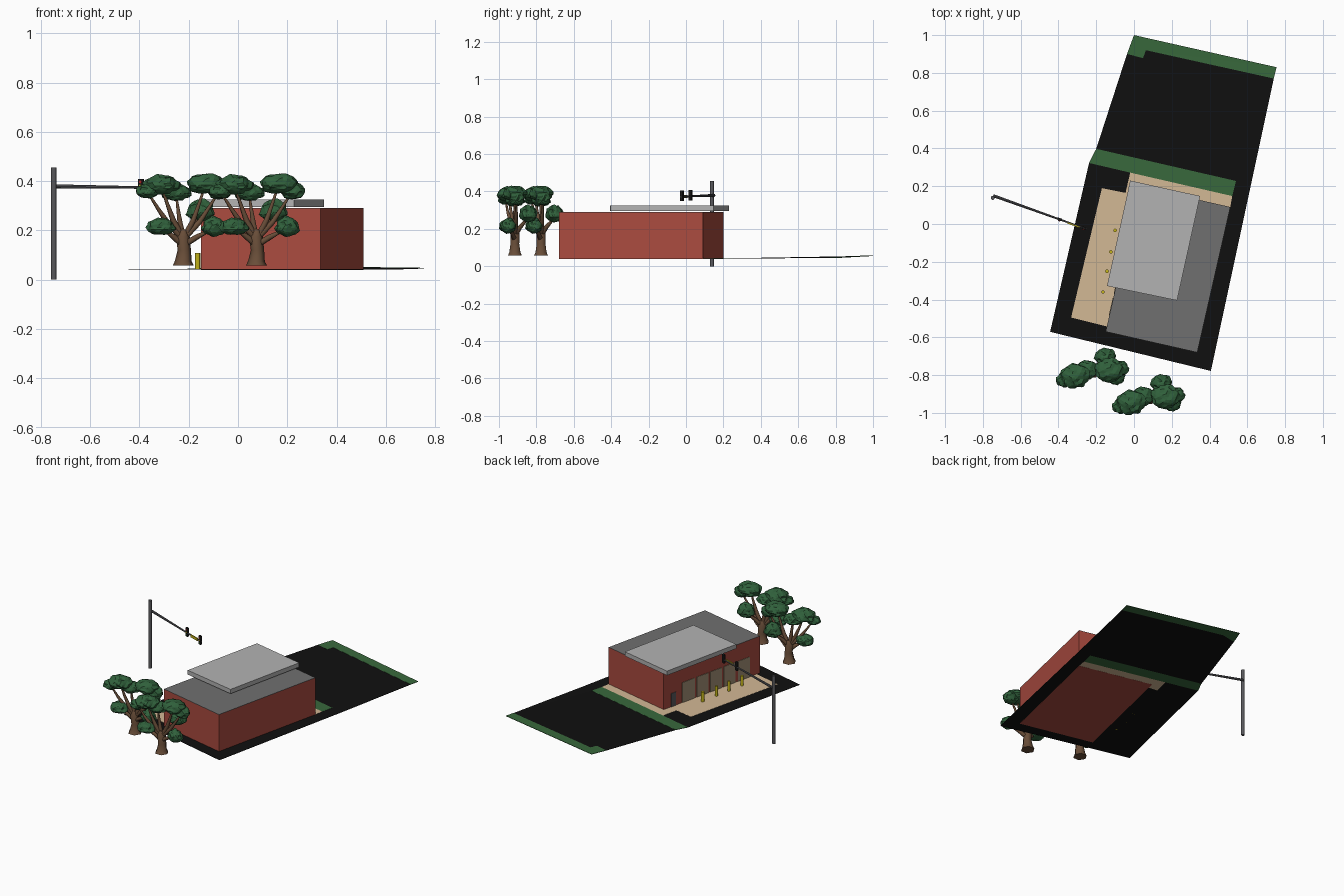
import bpy, bmesh, math, random
from mathutils import Vector, Matrix, noise

if "Cube" in bpy.data.objects:
    bpy.data.objects.remove(bpy.data.objects["Cube"])

random.seed(4)


def mat(name, r, g, b):
    m = bpy.data.materials.new(name)
    m.diffuse_color = (r, g, b, 1)
    m.use_nodes = True
    m.node_tree.nodes["Principled BSDF"].inputs["Base Color"].default_value = m.diffuse_color
    return m


BRICK = mat("brick", 0.40, 0.07, 0.05)
ASPHALT = mat("asphalt", 0.005, 0.005, 0.005)
GRASS = mat("grass", 0.04, 0.14, 0.045)
LEAF = mat("leaf", 0.03, 0.12, 0.045)
BARK = mat("bark", 0.14, 0.075, 0.04)
PAVING = mat("paving", 0.65, 0.48, 0.30)
YELLOW = mat("yellow", 0.55, 0.45, 0.01)
DARK = mat("dark_roof", 0.16, 0.16, 0.16)
LIGHT = mat("light_roof", 0.45, 0.45, 0.45)
STEEL = mat("steel", 0.10, 0.10, 0.11)
BLACK = mat("black", 0.01, 0.01, 0.01)
RED = mat("red_lamp", 0.5, 0.02, 0.02)
GLASS = mat("window_tan", 0.36, 0.28, 0.18)


def finish(name, bm, m):
    bmesh.ops.recalc_face_normals(bm, faces=bm.faces)
    me = bpy.data.meshes.new(name)
    bm.to_mesh(me)
    bm.free()
    me.materials.append(m)
    ob = bpy.data.objects.new(name, me)
    bpy.context.collection.objects.link(ob)
    return ob


def ground_rise(x, y):
    # the rear lot climbs slightly towards its far left corner
    return max(0, y - 0.35) * (0.022 - 0.016 * max(0, x))


def slab(name, pts, z0, z1, m, follow=False):
    bm = bmesh.new()
    rings = []
    for z in (z0, z1):
        rings.append([bm.verts.new((x, y, z + (ground_rise(x, y) if follow else 0))) for x, y in pts])
    bm.faces.new(rings[0])
    bm.faces.new(rings[1])
    n = len(pts)
    for i in range(n):
        j = (i + 1) % n
        bm.faces.new((rings[0][i], rings[0][j], rings[1][j], rings[1][i]))
    bmesh.ops.triangulate(bm, faces=[f for f in bm.faces if len(f.verts) > 4])
    return finish(name, bm, m)


def rod(name, a, b, r1, r2, m, sides=12):
    a, b = Vector(a), Vector(b)
    bm = bmesh.new()
    rot = (b - a).to_track_quat('Z', 'Y').to_matrix().to_4x4()
    bmesh.ops.create_cone(bm, cap_ends=True, segments=sides, radius1=r1, radius2=r2,
                          depth=(b - a).length, matrix=Matrix.Translation((a + b) / 2) @ rot)
    return finish(name, bm, m)


def box(name, loc, size, angle, m):
    bm = bmesh.new()
    bmesh.ops.create_cube(bm, size=1, matrix=Matrix.Translation(loc) @ Matrix.Rotation(angle, 4, 'Z')
                          @ Matrix.Diagonal((*size, 1)))
    return finish(name, bm, m)


# Building footprint corners
A, B, C, D = (-0.15, -0.57), (0.335, -0.68), (0.51, 0.09), (0.025, 0.20)

# Ground: asphalt lots, lawns, paving
slab("front_lot", [(-0.444, -0.571), (0.407, -0.778), (0.6185, 0.205), (0.54, 0.228), (0.52, 0.148), C, B, A,
                   (-0.142, -0.543), (-0.333, -0.495), (-0.17, 0.19), (-0.045, 0.165), (-0.02, 0.272),
                   (-0.238, 0.323)], 0.0405, 0.0425, ASPHALT)
slab("rear_lot", [(-0.20, 0.398), (0.54, 0.228), (0.6185, 0.205), (0.74, 0.77), (0.063, 0.92), (0.048, 0.878),
                  (-0.037, 0.90)], 0.0405, 0.0425, ASPHALT, True)
slab("middle_lawn", [(-0.238, 0.323), (-0.02, 0.272), (0.52, 0.148), (0.54, 0.228), (-0.20, 0.398)],
     0.0405, 0.0435, GRASS, True)
slab("rear_lawn", [(0.0, 1.0), (0.755, 0.83), (0.74, 0.77), (0.063, 0.92), (0.048, 0.878), (-0.037, 0.90)],
     0.0405, 0.0435, GRASS, True)
slab("paving", [(-0.333, -0.495), (-0.142, -0.543), D, C, (0.52, 0.148), (-0.02, 0.272), (-0.045, 0.165),
                (-0.17, 0.19)], 0.0405, 0.0435, PAVING)

# Building and roofs
slab("walls", [A, B, C, D], 0.040, 0.288, BRICK)
slab("main_roof", [A, B, C, D], 0.288, 0.290, DARK)
slab("canopy_roof", [(-0.143, -0.328), (0.228, -0.405), (0.35, 0.148), (-0.02, 0.23)], 0.296, 0.325, LIGHT)

# Entrance side: windows and door
a2, d2 = Vector(A), Vector(D)
run = a2 - d2
wall_angle = math.atan2(run.y, run.x)


def wall_panel(name, t0, t1, height, m):
    p = d2 + run * (t0 + t1) / 2
    box(name, (p.x, p.y, 0.043 + height / 2), (run.length * (t1 - t0), 0.006, height), wall_angle, m)


for i, (t0, t1) in enumerate([(0.19, 0.32), (0.34, 0.46), (0.48, 0.60), (0.62, 0.74), (0.77, 0.89)]):
    wall_panel(f"window_{i}", t0, t1, 0.135, GLASS)
wall_panel("door", 0.075, 0.125, 0.09, STEEL)

# Bollards
for i, (x, y) in enumerate([(-0.10, -0.034), (-0.122, -0.148), (-0.143, -0.25), (-0.164, -0.36)]):
    rod(f"bollard_{i}", (x, y, 0.0405), (x, y, 0.108), 0.0095, 0.0095, YELLOW)

# Traffic signal mast
rod("signal_pole", (-0.748, 0.138, 0), (-0.748, 0.138, 0.455), 0.0105, 0.0105, STEEL)
arm0, arm1 = Vector((-0.745, 0.15, 0.379)), Vector((-0.25, -0.027, 0.372))
rod("signal_arm", arm0, arm1, 0.008, 0.004, STEEL, 8)
arm_angle = math.atan2(arm1.y - arm0.y, arm1.x - arm0.x)
face = Vector((math.sin(arm_angle), -math.cos(arm_angle), 0))
for i, t in enumerate((0.71, 0.97)):
    p = arm0.lerp(arm1, t)
    box(f"signal_head_{i}", p + Vector((0, 0, 0.006)), (0.02, 0.014, 0.056), arm_angle, BLACK)
    for k, m in enumerate((GRASS, YELLOW, RED)):
        c = p + Vector((0, 0, -0.011 + 0.017 * k)) + face * 0.006
        rod(f"signal_lamp_{i}_{k}", c, c + face * 0.004, 0.006, 0.006, m, 10)
box("signal_sign", arm0.lerp(arm1, 0.86) + face * 0.004, (0.07, 0.006, 0.018), arm_angle, YELLOW)

# Trees: branch targets and leaf clumps as dx, dy, z, rx, rz
CLUMPS = [(-0.09, -0.03, 0.380, 0.075, 0.045), (-0.145, -0.05, 0.355, 0.045, 0.033),
          (-0.03, 0.0, 0.350, 0.060, 0.040), (0.09, 0.0, 0.385, 0.075, 0.046),
          (0.145, 0.01, 0.358, 0.048, 0.042), (-0.09, -0.035, 0.212, 0.058, 0.040),
          (0.125, -0.035, 0.210, 0.048, 0.046), (0.07, 0.072, 0.275, 0.055, 0.052)]


def tube(cu, pts):
    s = cu.splines.new('POLY')
    s.points.add(len(pts) - 1)
    for p, (x, y, z, r) in zip(s.points, pts):
        p.co, p.radius = (x, y, z, 1), r


def tree(name, x, y):
    cu = bpy.data.curves.new(name + "_trunk", 'CURVE')
    cu.dimensions, cu.bevel_depth, cu.bevel_resolution, cu.use_fill_caps = '3D', 1.0, 1, True
    tube(cu, [(0, 0, 0.057, 0.043), (0, 0, 0.075, 0.034), (0.004, 0, 0.12, 0.027),
              (-0.002, 0, 0.175, 0.028), (0, 0, 0.205, 0.015)])
    for dx, dy, z, rx, rz in CLUMPS:
        s = 0.16 if z < 0.25 else 0.185
        tube(cu, [(0, 0, s - 0.02, 0.014), (dx * 0.45, dy * 0.4, s + (z - s) * 0.28, 0.012),
                  (dx * 0.7, dy * 0.75, s + (z - s) * 0.6, 0.008), (dx, dy, z, 0.004)])
    cu.materials.append(BARK)
    ob = bpy.data.objects.new(name + "_trunk", cu)
    ob.location = (x, y, 0)
    bpy.context.collection.objects.link(ob)
    # lumpy faceted foliage
    bm = bmesh.new()
    for i, (dx, dy, z, rx, rz) in enumerate(CLUMPS):
        part = bmesh.ops.create_icosphere(bm, subdivisions=3, radius=1)['verts']
        for v in part:
            k = 1 + 0.22 * noise.noise(v.co * 2.2 + Vector((i * 7.3, 0, 0)))
            flat = 0.75 if v.co.z < 0 else 1
            v.co = Vector((dx + v.co.x * rx * k, dy + v.co.y * rx * 0.85 * k, z + v.co.z * rz * k * flat))
    leaves = finish(name + "_foliage", bm, LEAF)
    leaves.location = (x, y, 0)


tree("left_tree", -0.222, -0.775)
tree("right_tree", 0.075, -0.915)
